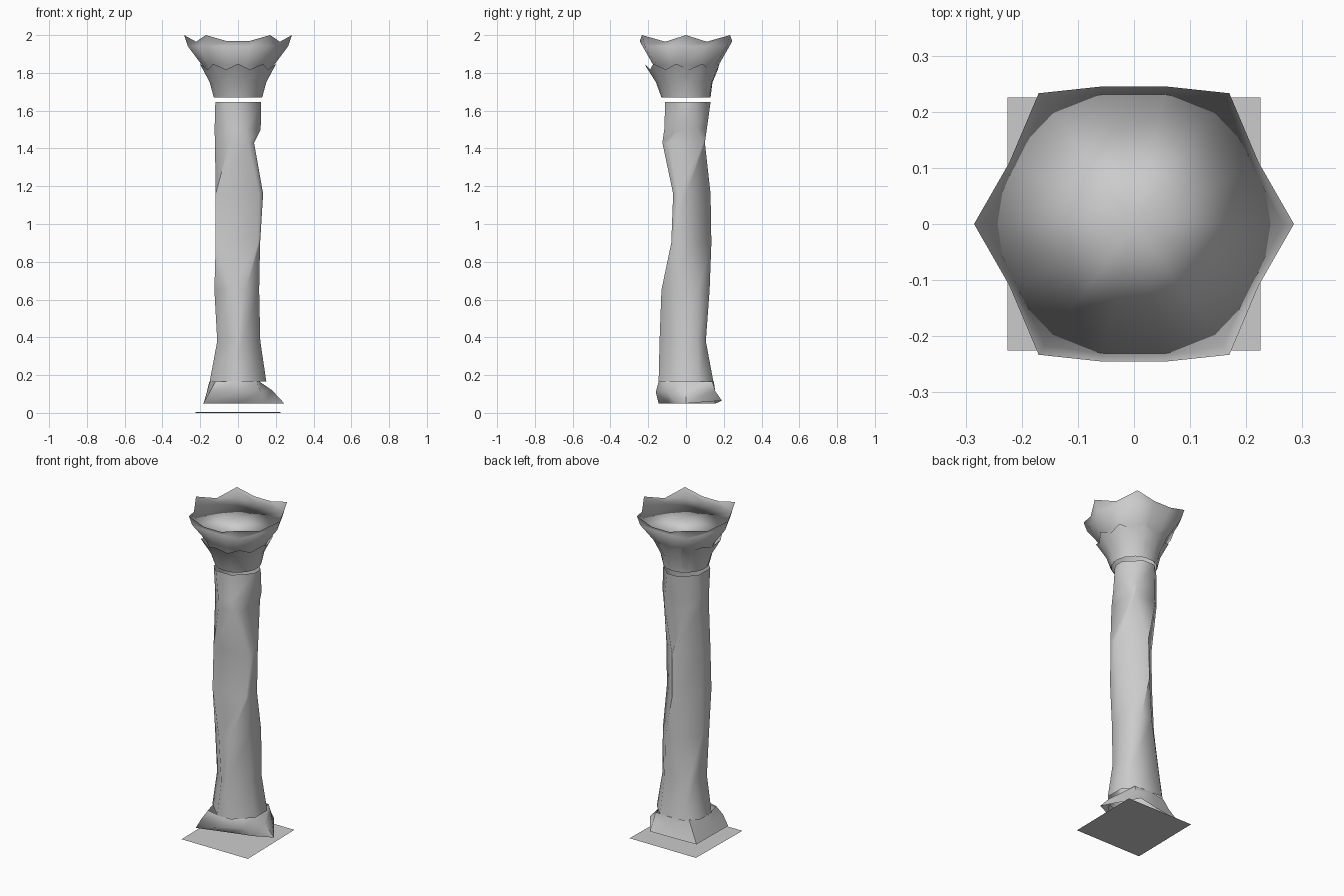
import bpy, bmesh
from math import sin, cos, atan2, radians

if "Cube" in bpy.data.objects:
    bpy.data.objects.remove(bpy.data.objects["Cube"])


def loft(name, rings, closed=True, cap=None, angle=60):
    """Skin a stack of equal-length point rings; cap is an optional (ring index, centre z)."""
    bm = bmesh.new()
    rows = [[bm.verts.new(p) for p in r] for r in rings]
    n = len(rows[0])
    for a, b in zip(rows, rows[1:]):
        for i in range(n if closed else n - 1):
            j = (i + 1) % n
            bm.faces.new((a[i], a[j], b[j], b[i]))
    if cap:
        row, c = rows[cap[0]], bm.verts.new((0, 0, cap[1]))
        for i in range(n):
            bm.faces.new((row[i], row[(i + 1) % n], c))
    me = bpy.data.meshes.new(name)
    bm.to_mesh(me)
    bm.free()
    ob = bpy.data.objects.new(name, me)
    bpy.context.collection.objects.link(ob)
    bpy.ops.object.select_all(action='DESELECT')
    ob.select_set(True)
    bpy.context.view_layer.objects.active = ob
    bpy.ops.object.shade_smooth_by_angle(angle=radians(angle))
    return ob


def section(z, *d):
    """Eight-sided stone section from its reach towards E, NE, N, NW, W, SW, S, SE."""
    d = list(d)
    q = cos(radians(45))
    for start in (1, 0):                      # drop reaches that go beyond their neighbours
        for k in range(start, 8, 2):
            d[k] = min(d[k], (d[k - 1] + d[(k + 1) % 8]) * q)
    pts = []
    for k in range(8):                        # corner between direction k and k + 1
        a = radians(45 * k)
        u, v = d[k], (d[(k + 1) % 8] - d[k] * q) / q
        pts.append((u * cos(a) - v * sin(a), u * sin(a) + v * cos(a), z))
    return pts


# Flat square ground plate
loft("ground_plate", [[(-.225, -.225, 0), (.225, -.225, 0)],
                      [(-.225, .225, .006), (.225, .225, .006)]], closed=False)

# Uneven worn shaft, chipped on different sides at each height
shaft = [(.165, .15, .155, .145, .16, .15, .13, .145, .14),
         (.38, .118, .125, .105, .135, .11, .11, .14, .115),
         (.65, .112, .125, .125, .105, .125, .12, .13, .12),
         (.90, .117, .095, .138, .095, .118, .15, .078, .13),
         (1.16, .133, .095, .13, .09, .118, .15, .068, .126),
         (1.43, .085, .125, .10, .12, .122, .12, .125, .126),
         (1.50, .12, .125, .11, .12, .124, .12, .115, .11),
         (1.645, .123, .118, .13, .12, .12, .13, .11, .10)]
loft("shaft", [section(*s) for s in shaft])

# Lopsided base skirt
bottom = [(.245, 0, .05), (.11, .19, .065), (-.04, .17, .055), (-.18, .155, .05),
          (-.182, 0, .05), (-.185, -.145, .05), (0, -.09, .05), (.14, -.05, .05)]
middle = [(.18, 0, .12), (.115, .155, .115), (-.02, .155, .115), (-.14, .135, .11),
          (-.165, 0, .11), (-.15, -.145, .11), (0, -.16, .11), (.12, -.1, .11)]
top = [(.115, 0, .165), (.11, .14, .165), (0, .147, .165), (-.11, .125, .165),
       (-.152, 0, .165), (-.12, -.12, .165), (0, -.145, .165), (.1, -.1, .165)]
loft("base_skirt", [bottom, middle, top])

# Flared capital with a hexagonal, pointed rim and a flat top just below it
quarter = [(.285, 0, 2.0), (.222, .11, 1.965), (.17, .233, 2.0), (.058, .245, 1.968)]
half = quarter + [(-x, y, z) for x, y, z in reversed(quarter)]
rim = half + [(x, -y, z) for x, y, z in reversed(half[1:-1])]


def flare(t, z):
    ring = []
    for x, y, _ in rim:
        a = atan2(y, x)
        ring.append(((1 - t) * .127 * cos(a) + t * x, (1 - t) * .127 * sin(a) + t * y, z))
    return ring


loft("capital", [flare(0, 1.67), flare(.13, 1.75), flare(.4, 1.84),
                 flare(.88, 1.942), rim], cap=(3, 1.945))


# Lower collar of leaves, set slightly forward so the back ones sink into the capital
def collar(r_tip, r_dip, z_tip, z_dip, shift):
    ring = []
    for k in range(18):
        a = radians(-90 + 20 * k)
        r, z = (r_dip, z_dip) if k % 2 else (r_tip, z_tip)
        ring.append((r * cos(a), r * sin(a) - shift, z))
    return ring


loft("leaf_collar", [collar(.13, .13, 1.67, 1.67, 0), collar(.152, .147, 1.75, 1.75, .007),
                     collar(.205, .185, 1.848, 1.818, .016)])
